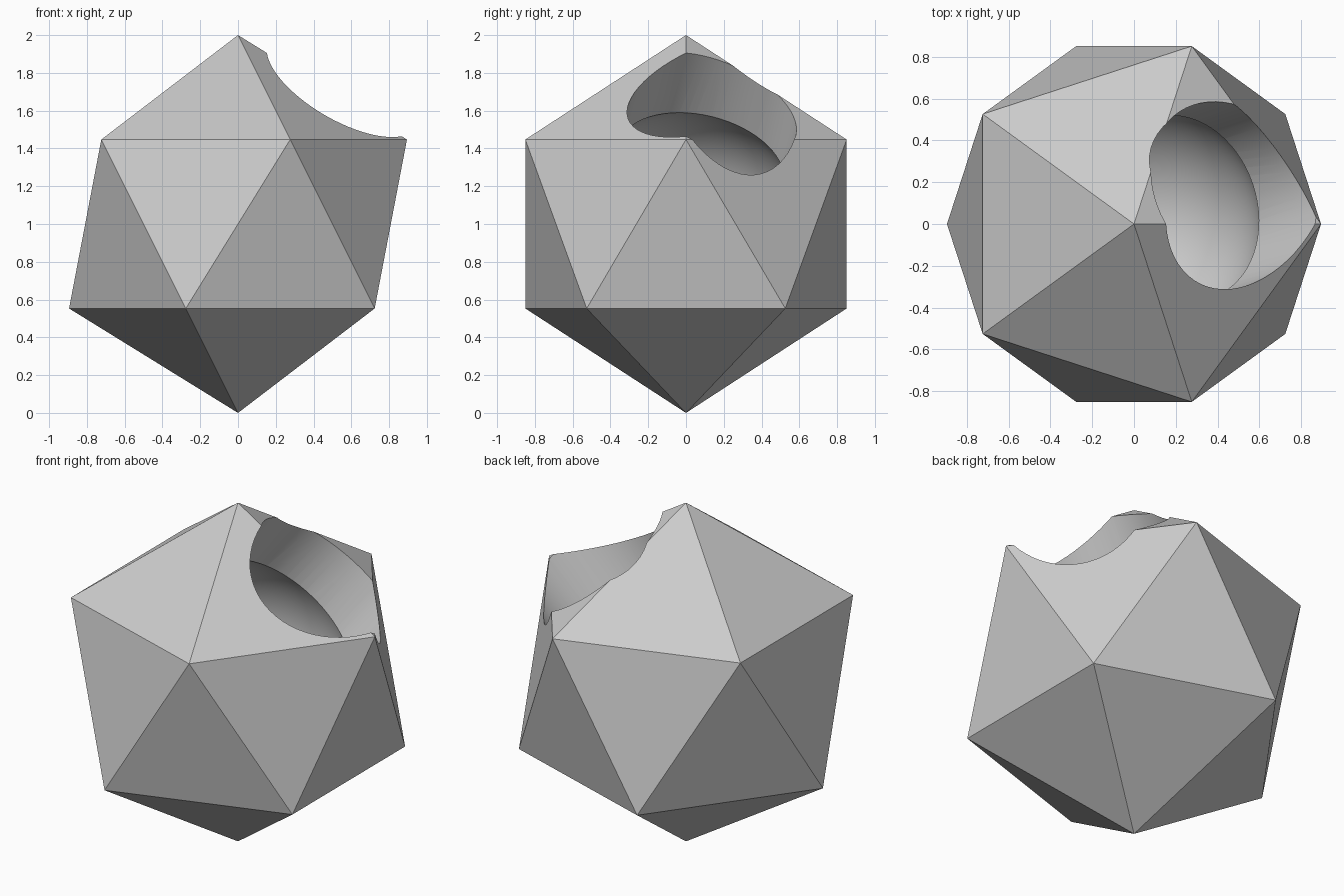
import bpy
import bmesh
from mathutils import Vector

default = bpy.data.objects.get("Cube")
if default:
    bpy.data.objects.remove(default, do_unlink=True)

CENTER = Vector((0, 0, 1))
BORE_AXIS = Vector((0.6, 0.2, 0.8)).normalized()
CAVITY_RADIUS = 0.6
BORE_RADIUS = 0.45

grey = bpy.data.materials.new("plain_grey")
grey.use_nodes = True
grey.diffuse_color = (0.6, 0.6, 0.6, 1)
grey.node_tree.nodes["Principled BSDF"].inputs["Base Color"].default_value = (0.6, 0.6, 0.6, 1)


def make_object(name, build):
    """Create a mesh object from a function that fills a bmesh."""
    bm = bmesh.new()
    build(bm)
    mesh = bpy.data.meshes.new(name)
    bm.to_mesh(mesh)
    bm.free()
    mesh.materials.append(grey)
    obj = bpy.data.objects.new(name, mesh)
    obj.location = CENTER
    bpy.context.collection.objects.link(obj)
    return obj


# Twenty-sided shell
shell = make_object("hollow_icosahedron", lambda bm: bmesh.ops.create_icosphere(
    bm, subdivisions=1, radius=1))

# Round inner cavity
cavity = make_object("cavity_cutter", lambda bm: bmesh.ops.create_uvsphere(
    bm, u_segments=64, v_segments=32, radius=CAVITY_RADIUS))

# Round opening, running from the middle out through the upper side
bore = make_object("bore_cutter", lambda bm: bmesh.ops.create_cone(
    bm, cap_ends=True, segments=64, radius1=BORE_RADIUS, radius2=BORE_RADIUS, depth=1.5))
for cutter in (cavity, bore):
    cutter.rotation_euler = BORE_AXIS.to_track_quat("Z", "Y").to_euler()
    cutter.hide_render = True
bore.location = CENTER + BORE_AXIS * 0.85

# Cut both out of the shell
bpy.ops.object.select_all(action="DESELECT")
shell.select_set(True)
bpy.context.view_layer.objects.active = shell
for cutter in (cavity, bore):
    cut = shell.modifiers.new(cutter.name, "BOOLEAN")
    cut.operation = "DIFFERENCE"
    cut.solver = "EXACT"
    cut.object = cutter
    bpy.ops.object.modifier_apply(modifier=cut.name)
    bpy.data.objects.remove(cutter, do_unlink=True)

# Flat outer facets, smooth bore and cavity
bpy.ops.object.shade_smooth_by_angle()
